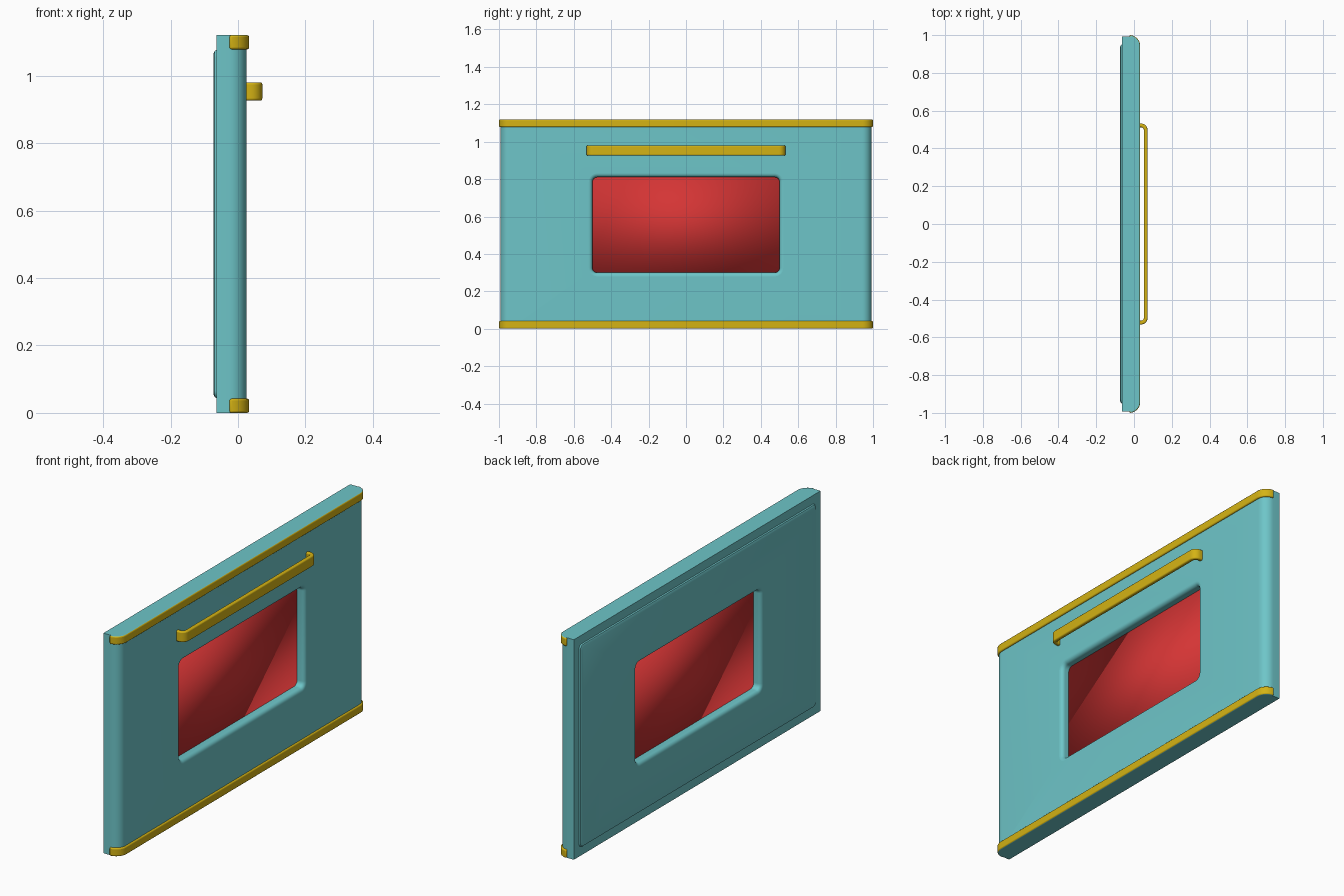
import bpy, bmesh, math

if "Cube" in bpy.data.objects:
    bpy.data.objects.remove(bpy.data.objects["Cube"])


def material(name, rgb):
    m = bpy.data.materials.new(name)
    m.diffuse_color = (*rgb, 1)
    m.use_nodes = True
    m.node_tree.nodes["Principled BSDF"].inputs["Base Color"].default_value = m.diffuse_color
    return m


TEAL = material("teal_enamel", (0.155, 0.56, 0.58))
GOLD = material("gold_trim", (0.66, 0.45, 0.007))
RED = material("red_glass", (0.66, 0.035, 0.035))
H = 1.12            # door height
WZ = 0.555          # window centre height


def arc(cx, cy, r, a0, a1, n=8):
    """Points on an arc, angles in degrees."""
    return [(cx + r * math.cos(math.radians(a0 + (a1 - a0) * i / n)),
             cy + r * math.sin(math.radians(a0 + (a1 - a0) * i / n))) for i in range(n + 1)]


def rounded_rect(hw, hh, r, n=6):
    pts = []
    for k, (sx, sy) in enumerate([(1, 1), (-1, 1), (-1, -1), (1, -1)]):
        pts += arc(sx * (hw - r), sy * (hh - r), r, 90 * k, 90 * k + 90, n)
    return pts


def loft(name, rings, mat, angle=35):
    """Closed solid through rings of matching point counts."""
    bm = bmesh.new()
    vs = [[bm.verts.new(p) for p in ring] for ring in rings]
    n = len(vs[0])
    for a, b in zip(vs, vs[1:]):
        for i in range(n):
            bm.faces.new((a[i], a[(i + 1) % n], b[(i + 1) % n], b[i]))
    bm.faces.new(vs[0][::-1])
    bm.faces.new(vs[-1])
    bmesh.ops.recalc_face_normals(bm, faces=bm.faces)
    me = bpy.data.meshes.new(name)
    bm.to_mesh(me)
    bm.free()
    me.materials.append(mat)
    ob = bpy.data.objects.new(name, me)
    bpy.context.collection.objects.link(ob)
    smooth(ob, angle)
    return ob


def extrude_z(name, outline, z0, z1, mat):
    return loft(name, [[(x, y, z) for x, y in outline] for z in (z0, z1)], mat)


def activate(ob):
    bpy.ops.object.select_all(action='DESELECT')
    ob.select_set(True)
    bpy.context.view_layer.objects.active = ob


def smooth(ob, angle=35):
    activate(ob)
    bpy.ops.object.shade_smooth_by_angle(angle=math.radians(angle))


def apply_modifier(ob, kind, **settings):
    mod = ob.modifiers.new(kind.lower(), kind)
    for k, v in settings.items():
        setattr(mod, k, v)
    activate(ob)
    bpy.ops.object.modifier_apply(modifier=mod.name)
    smooth(ob)


def wrap_path(r):
    """Front outline of the door, rounding both corners with radius r."""
    return arc(-0.025, -0.942, r, -90, 0) + arc(-0.025, 0.942, r, 0, 90)


# Door body with rounded front corners
body = extrude_z("door_body", [(-0.063, -0.992)] + wrap_path(0.05) + [(-0.063, 0.992)], 0, H, TEAL)

# Chamfered panel on the back
panel = loft("back_panel",
             [[(x, y, H / 2 + z) for y, z in rounded_rect(0.95 - d, 0.516 - d, 0.02)]
              for x, d in ((-0.05, 0), (-0.063, 0), (-0.069, 0.003), (-0.073, 0.011))], TEAL)

# Window cutter, flaring to a soft rim on both sides
R = 0.02
flare = [(0.025 - R + R * math.sin(t), R * (1 - math.cos(t)))
         for t in [math.pi / 2 * i / 6 for i in range(7)]]
back = [(-0.048 - x, d) for x, d in reversed(flare)]
profile = [(-0.09, R)] + back + flare + [(0.05, R)]
cutter = loft("window_cutter",
              [[(x, y, WZ + z) for y, z in rounded_rect(0.5 + d, 0.255 + d, 0.025 + d)]
               for x, d in profile], TEAL)
for part in (body, panel):
    apply_modifier(part, 'BOOLEAN', operation='DIFFERENCE', solver='EXACT', object=cutter)
cutter.hide_render = True
cutter.hide_set(True)

# Glass pane, softly shaded across its edges
loft("window_glass", [[(x, y * 0.51, WZ + z * 0.265) for y, z in ((-1, -1), (1, -1), (1, 1), (-1, 1))]
                      for x in (-0.031, -0.017)], RED, 180)

# Trim strips wrapping the front at top and bottom, end faces match the body
for name, z0, z1 in (("bottom_trim", 0, 0.042), ("top_trim", H - 0.042, H)):
    trim = extrude_z(name, wrap_path(0.058) + wrap_path(0.03)[::-1], z0, z1, GOLD)
    apply_modifier(trim, 'BEVEL', width=0.006, segments=3, limit_method='ANGLE',
                   angle_limit=math.radians(40))
    trim.data.materials.append(TEAL)
    for f in trim.data.polygons:
        if abs(f.normal.z) > 0.95 and (f.center.z < 0.001 or f.center.z > H - 0.001):
            f.material_index = 1

# Handle: flat bar bending back into the door
outer = [(0.015, -0.532)] + arc(0.037, -0.497, 0.035, -90, 0) + arc(0.037, 0.497, 0.035, 0, 90) + [(0.015, 0.532)]
inner = [(0.015, -0.512)] + arc(0.037, -0.497, 0.015, -90, 0) + arc(0.037, 0.497, 0.015, 0, 90) + [(0.015, 0.512)]
handle = extrude_z("handle", outer + inner[::-1], 0.926, 0.98, GOLD)
apply_modifier(handle, 'BEVEL', width=0.006, segments=3, limit_method='ANGLE',
               angle_limit=math.radians(40))
